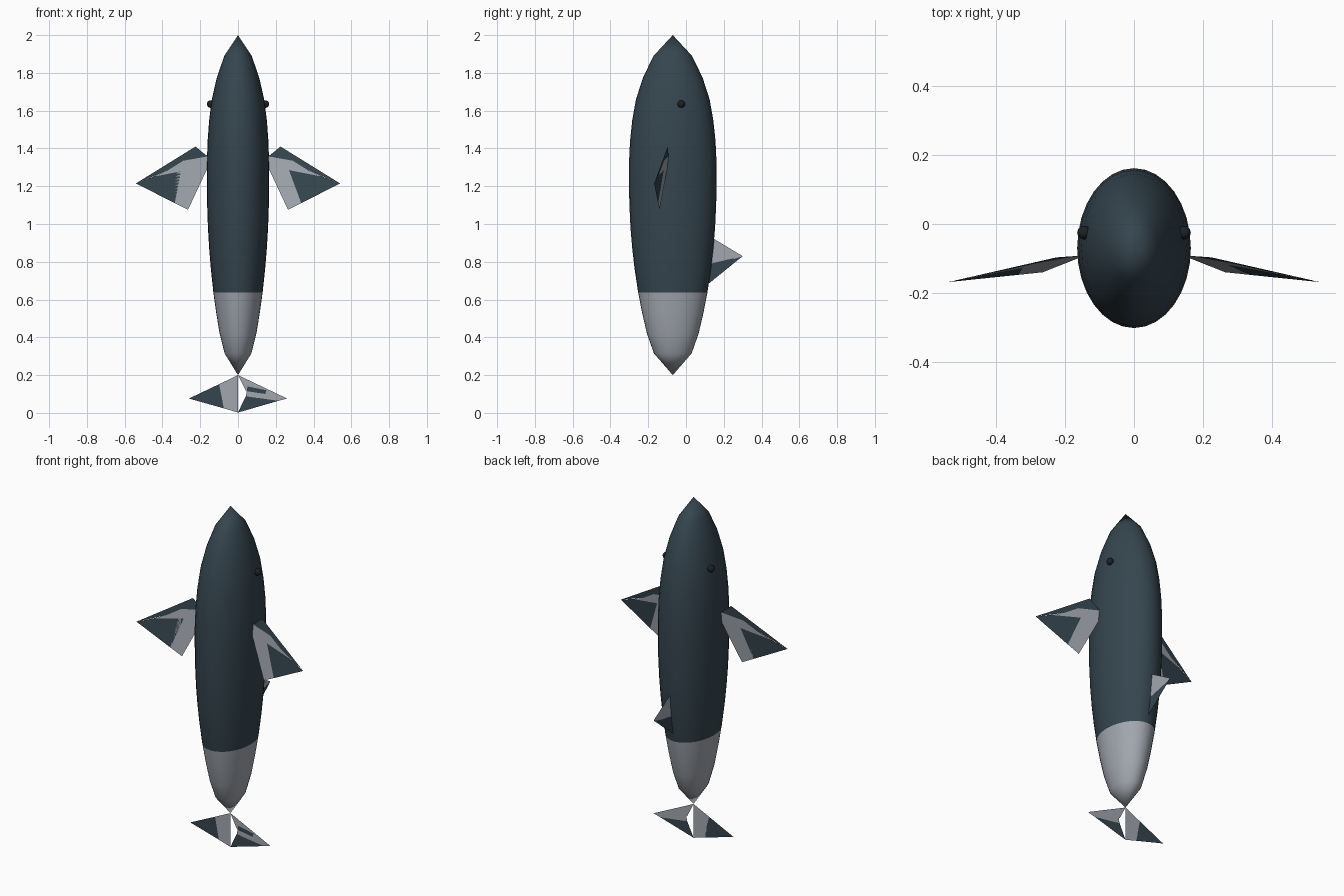
import bpy, bmesh, math

if "Cube" in bpy.data.objects:
    bpy.data.objects.remove(bpy.data.objects["Cube"])

def material(name, rgb):
    m = bpy.data.materials.new(name)
    m.diffuse_color = (*rgb, 1)
    m.use_nodes = True
    m.node_tree.nodes["Principled BSDF"].inputs["Base Color"].default_value = m.diffuse_color
    return m

SLATE = material("dark slate", (0.036, 0.060, 0.078))
GREY = material("pale grey", (0.36, 0.385, 0.43))
BLACK = material("eye black", (0.012, 0.015, 0.02))
CY = -0.07  # body axis


def finish(name, bm, mats, smooth=False):
    me = bpy.data.meshes.new(name)
    bm.to_mesh(me)
    bm.free()
    for m in mats:
        me.materials.append(m)
    if smooth:
        me.shade_smooth()
    ob = bpy.data.objects.new(name, me)
    bpy.context.collection.objects.link(ob)
    return ob


def plate(name, polys):
    """Thin flat fin made of coloured pieces: (material index, points)."""
    bm = bmesh.new()
    for mat, pts in polys:
        f = bm.faces.new([bm.verts.new(p) for p in pts])
        f.material_index = mat
    bmesh.ops.triangulate(bm, faces=bm.faces[:])
    return finish(name, bm, [SLATE, GREY])


# Body: lofted oval rings, pale towards the tail
profile = [(0.315, 0.43), (0.42, 0.59), (0.53, 0.70), (0.637, 0.79), (0.76, 0.87),
           (0.87, 0.925), (0.98, 0.965), (1.1, 0.99), (1.21, 1.0), (1.32, 1.0),
           (1.44, 0.975), (1.55, 0.925), (1.66, 0.84), (1.775, 0.68), (1.89, 0.44)]
N = 32
bm = bmesh.new()
rings = [[bm.verts.new((0.165 * f * math.cos(2 * math.pi * i / N),
                        CY + 0.232 * f * math.sin(2 * math.pi * i / N), z))
          for i in range(N)] for z, f in profile]
tail, nose = bm.verts.new((0, CY, 0.2)), bm.verts.new((0, CY, 2.0))
for i in range(N):
    j = (i + 1) % N
    bm.faces.new((tail, rings[0][j], rings[0][i]))
    bm.faces.new((nose, rings[-1][i], rings[-1][j]))
    for a, b in zip(rings, rings[1:]):
        bm.faces.new((a[i], a[j], b[j], b[i]))
for f in bm.faces:
    f.material_index = 1 if f.calc_center_median().z < 0.637 else 0
finish("body", bm, [SLATE, GREY], True)

# Pectoral fins and eyes, mirrored
def fin_y(x, z):  # plane of the fin
    return -0.095 - 0.04 * (x - 0.165) / 0.375 * 1.5 + 0.11 * (z - 1.34)

for side, s in (("right", 1), ("left", -1)):
    pieces = [
        (0, [(0.15, 1.36), (0.17, 1.365), (0.225, 1.41), (0.54, 1.215), (0.37, 1.285),
             (0.29, 1.335)]),
        (1, [(0.15, 1.36), (0.29, 1.335), (0.37, 1.285), (0.45, 1.25), (0.27, 1.285),
             (0.335, 1.11), (0.265, 1.075), (0.15, 1.32)]),
        (0, [(0.27, 1.285), (0.45, 1.25), (0.54, 1.215), (0.335, 1.11)]),
    ]
    plate(side + "_pectoral_fin",
          [(m, [(s * x, fin_y(x, z), z) for x, z in pts]) for m, pts in pieces])
    bm = bmesh.new()
    bmesh.ops.create_uvsphere(bm, u_segments=12, v_segments=8, radius=0.02)
    eye = finish(side + "_eye", bm, [BLACK], True)
    eye.location = (s * 0.145, -0.025, 1.635)

# Dorsal fin on the back
plate("dorsal_fin", [
    (1, [(0, 0.13, 0.93), (0, 0.15, 0.92), (0, 0.30, 0.83), (0, 0.255, 0.815),
         (0, 0.15, 0.79), (0, 0.13, 0.79)]),
    (0, [(0, 0.13, 0.79), (0, 0.15, 0.79), (0, 0.255, 0.815), (0, 0.30, 0.83),
         (0, 0.115, 0.68), (0, 0.10, 0.67)]),
])

# Tail flukes: two flat blades with a gap between
plate("left_fluke", [
    (1, [(0, CY, 0.2), (-0.10, CY, 0.152), (-0.085, CY, 0.10), (-0.075, CY, 0.024),
         (0, CY, 0.002), (-0.047, CY, 0.105)]),
    (0, [(-0.10, CY, 0.152), (-0.26, CY, 0.076), (-0.075, CY, 0.024), (-0.085, CY, 0.10)]),
])
plate("right_fluke", [
    (1, [(0, CY, 0.2), (0.26, CY, 0.076), (0.215, CY, 0.064), (0.14, CY, 0.09),
         (0.06, CY, 0.085), (0.042, CY, 0.09), (0.047, CY, 0.105), (0.05, CY, 0.13),
         (0.15, CY, 0.115), (0.05, CY, 0.14), (0.04, CY, 0.12)]),
    (0, [(0, CY, 0.002), (0.042, CY, 0.09), (0.06, CY, 0.085), (0.14, CY, 0.09),
         (0.215, CY, 0.064)]),
    (0, [(0.05, CY - 0.001, 0.14), (0.15, CY - 0.001, 0.12), (0.145, CY - 0.001, 0.1),
         (0.047, CY - 0.001, 0.115)]),
])
